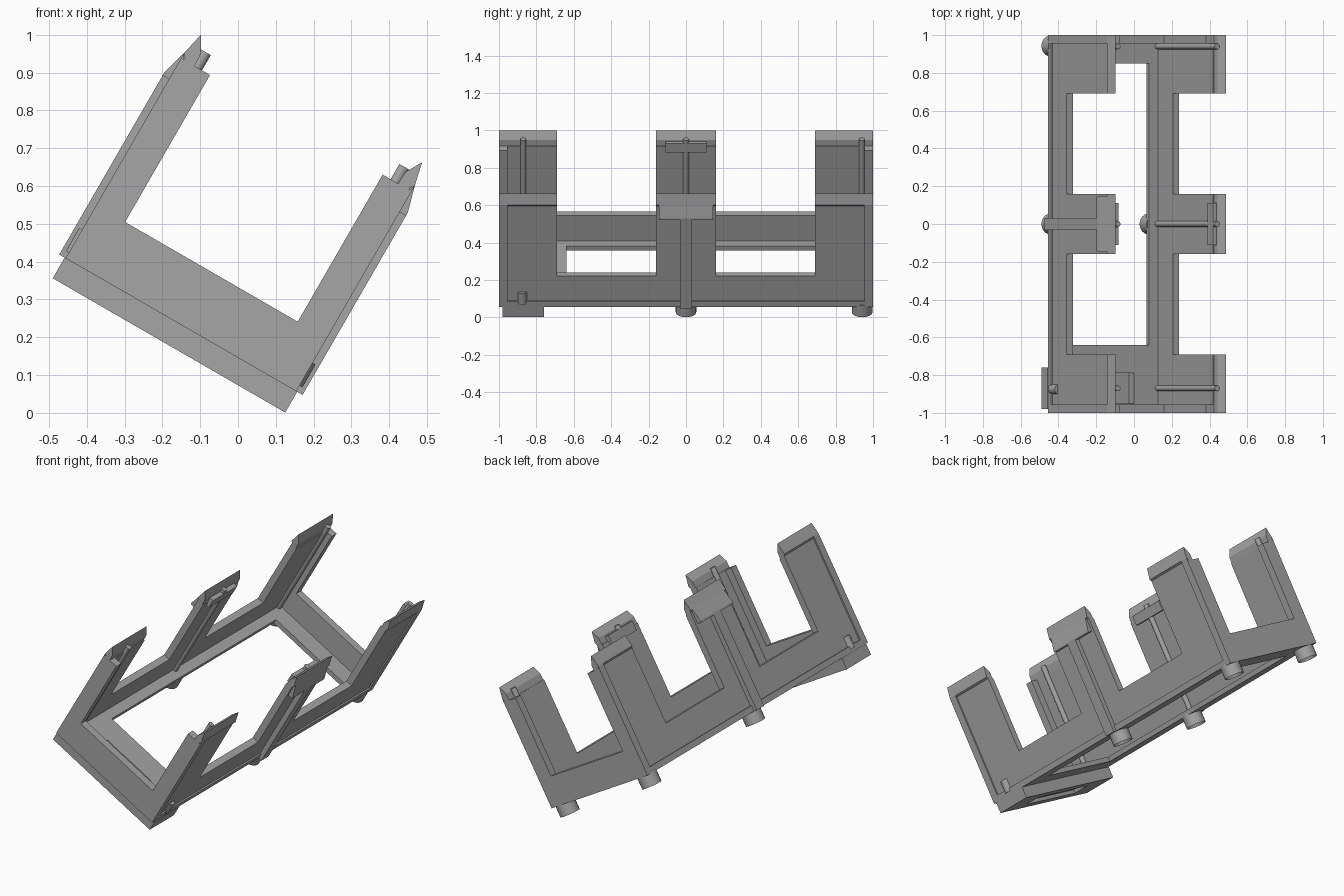
import bpy, bmesh, math
from mathutils import Matrix

cube = bpy.data.objects.get("Cube")
if cube:
    bpy.data.objects.remove(cube)

grey = bpy.data.materials.new("plain_grey")
grey.use_nodes = True
COLOR = (0.38, 0.38, 0.38, 1)
grey.diffuse_color = COLOR
grey.node_tree.nodes["Principled BSDF"].inputs["Base Color"].default_value = COLOR

# The whole holder is tilted about its long axis
TILT = Matrix.Translation((-0.1825, 0, 0.1785)) @ Matrix.Rotation(math.radians(30), 4, "Y")

# Shared heights and distances, before tilting
BASE, FLOOR, SILL, END_SILL, ARM_TOP = 0.063, 0.09, 0.248, 0.2245, 0.6735
INNER, OUTER, RIM, RIB = 0.306, 0.344, 0.352, 0.3715


def finish(name, bm):
    bmesh.ops.recalc_face_normals(bm, faces=bm.faces)
    mesh = bpy.data.meshes.new(name)
    bm.to_mesh(mesh)
    bm.free()
    mesh.materials.append(grey)
    ob = bpy.data.objects.new(name, mesh)
    bpy.context.collection.objects.link(ob)
    ob.matrix_world = TILT
    return ob


def add_prism(bm, profile, y0, y1):
    """Extrude an (across, up) outline along the length."""
    face = bm.faces.new([bm.verts.new((u, y0, w)) for u, w in profile])
    new = bmesh.ops.extrude_face_region(bm, geom=[face])["geom"]
    bmesh.ops.translate(bm, vec=(0, y1 - y0, 0),
                        verts=[v for v in new if isinstance(v, bmesh.types.BMVert)])


def add_box(bm, u0, u1, y0, y1, w0, w1):
    add_prism(bm, [(u0, w0), (u1, w0), (u1, w1), (u0, w1)], y0, y1)


def add_frame(bm, outer, hole, w0, w1):
    """Flat rectangular plate with a rectangular opening."""
    u0, u1, y0, y1 = outer
    a0, a1, b0, b1 = hole
    add_box(bm, u0, a0, y0, y1, w0, w1)
    add_box(bm, a1, u1, y0, y1, w0, w1)
    add_box(bm, a0, a1, y0, b0, w0, w1)
    add_box(bm, a0, a1, b1, y1, w0, w1)


def prism(name, profile, y0, y1):
    bm = bmesh.new()
    add_prism(bm, profile, y0, y1)
    return finish(name, bm)


def box(name, *size):
    bm = bmesh.new()
    add_box(bm, *size)
    return finish(name, bm)


def cylinder(name, u, y, w0, w1, r, hole=0):
    bm = bmesh.new()
    bmesh.ops.create_cone(bm, cap_ends=True, segments=24, radius1=r, radius2=r, depth=w1 - w0,
                          matrix=Matrix.Translation((u, y, (w0 + w1) / 2)))
    if hole:
        bm.normal_update()
        cap = min(bm.faces, key=lambda f: f.calc_center_median().z)
        bmesh.ops.inset_region(bm, faces=[cap], thickness=r - hole)
        bmesh.ops.translate(bm, verts=cap.verts, vec=(0, 0, (w1 - w0) * 0.6))
    ob = finish(name, bm)
    bpy.ops.object.select_all(action="DESELECT")
    ob.select_set(True)
    bpy.context.view_layer.objects.active = ob
    bpy.ops.object.shade_smooth_by_angle(angle=math.radians(35))


# Floor: large opening, plus a contact slot at the front
SLOT = (-0.16, 0.16, -0.95, -0.79)
bm = bmesh.new()
add_frame(bm, (-OUTER, OUTER, -0.7, 1), (-0.25, 0.25, -0.64, 0.85), BASE, FLOOR)
add_frame(bm, (-OUTER, OUTER, -1, -0.7), SLOT, BASE, FLOOR)
finish("floor", bm)

# Foot block under the front, pocketed above and below
FOOT = (-0.355, 0.355, -0.98, -0.76)
bm = bmesh.new()
add_frame(bm, FOOT, (-0.2, 0.2, -0.92, -0.82), 0, 0.02)
add_box(bm, *FOOT, 0.02, 0.035)
add_frame(bm, FOOT, SLOT, 0.035, BASE)
finish("front_foot", bm)

# U-shaped end plates
half = [(RIM, BASE), (RIM, 0.69), (0.345, ARM_TOP), (0.2635, ARM_TOP), (0.2635, END_SILL)]
u_shape = half + [(-u, w) for u, w in reversed(half)]
prism("front_end_plate", u_shape, -1, -0.955)
prism("back_end_plate", u_shape, 0.955, 1)

# Arm outline with the hooked tip
arm = [(INNER, 0.2), (INNER, ARM_TOP), (0.311, ARM_TOP), (0.3126, 0.71), (0.3375, 0.754),
       (RIM, 0.69), (OUTER, 0.68), (OUTER, 0.2)]
ARMS = {"front": (-1, -0.69), "middle": (-0.16, 0.16), "back": (0.69, 1)}
BARS = {"front": -0.87, "middle": 0, "back": 0.94}
# Latch head continues the slope of the tip
latch = [(0.32, 0.61), (RIB, 0.61), (RIB, 0.62), (RIM, 0.69), (0.32, 0.69)]

for side, s in (("left", 1), ("right", -1)):
    def span(a, b):
        return sorted((s * a, s * b))

    # Side wall and its lower rim
    box(side + "_wall", *span(INNER, OUTER), -1, 1, BASE, SILL)
    box(side + "_wall_rim", *span(INNER, RIM), -1, 1, BASE, 0.096)

    for place, (y0, y1) in ARMS.items():
        prism(f"{side}_{place}_arm", [(s * u, w) for u, w in arm], y0, y1)
        cylinder(f"{side}_{place}_inner_bar", s * 0.303, BARS[place], FLOOR - 0.01, 0.72, 0.015)

    # Central latch: outer rib with head, inner crossbar
    box(side + "_latch_rib", *span(0.32, RIB), -0.033, 0.033, BASE, 0.62)
    prism(side + "_latch_head", [(s * u, w) for u, w in latch], -0.145, 0.145)
    box(side + "_inner_crossbar", *span(0.288, 0.312), -0.11, 0.11, 0.645, 0.7)

    # Mounting pegs and small locating pin
    for place, y in (("middle", 0), ("back", 0.942)):
        cylinder(f"{side}_{place}_peg", s * 0.3, y, 0, BASE + 0.01, 0.055, hole=0.036)
    cylinder(side + "_locating_pin", s * 0.335, -0.875, 0.08, 0.15, 0.026)
